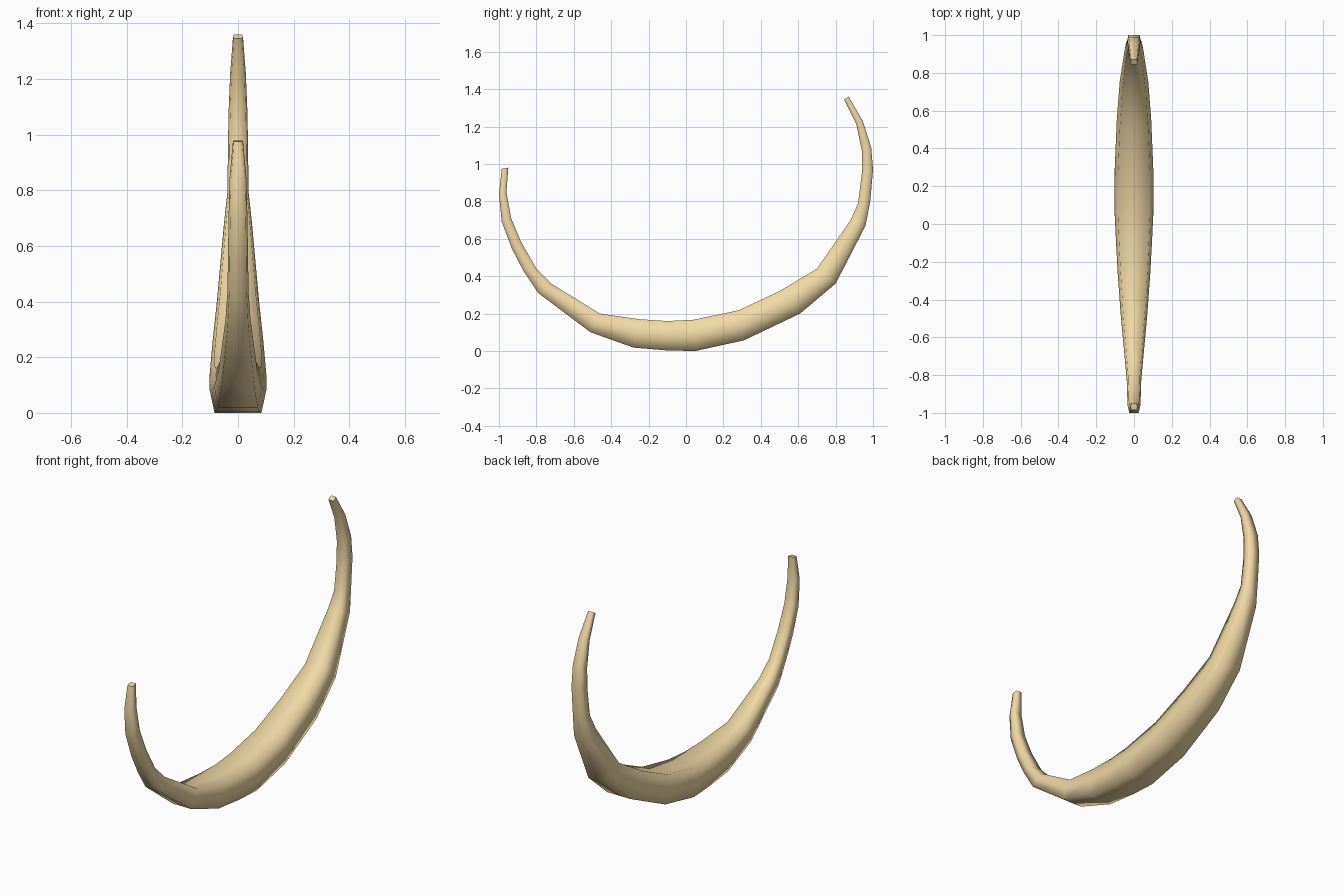
import bpy, bmesh
from mathutils import Vector

# Stations along the crescent: outer y, outer z, inner y, inner z, half width
stations = [
    (-0.985, 0.975, -0.95, 0.98, 0.018),
    (-1.00, 0.84, -0.96, 0.85, 0.030),
    (-0.985, 0.69, -0.935, 0.71, 0.034),
    (-0.93, 0.545, -0.88, 0.58, 0.036),
    (-0.87, 0.43, -0.80, 0.44, 0.038),
    (-0.79, 0.31, -0.72, 0.36, 0.045),
    (-0.51, 0.10, -0.46, 0.20, 0.070),
    (-0.28, 0.018, -0.25, 0.17, 0.086),
    (-0.10, 0.003, -0.10, 0.16, 0.095),
    (0.05, 0.0, 0.04, 0.167, 0.102),
    (0.31, 0.057, 0.28, 0.217, 0.102),
    (0.61, 0.20, 0.50, 0.32, 0.091),
    (0.80, 0.36, 0.70, 0.44, 0.076),
    (0.96, 0.67, 0.88, 0.70, 0.050),
    (0.985, 0.80, 0.92, 0.79, 0.038),
    (1.00, 0.97, 0.94, 0.95, 0.036),
    (0.99, 1.09, 0.94, 1.07, 0.034),
    (0.945, 1.23, 0.91, 1.215, 0.028),
    (0.87, 1.36, 0.845, 1.345, 0.018),
]

# Six-sided section: (fraction of half width, fraction from outer to inner)
section = [(-0.83, 0), (0.83, 0), (1, 0.5), (0.83, 1), (-0.83, 1), (-1, 0.5)]

# Loft the crescent
bm = bmesh.new()
rings = []
for yo, zo, yi, zi, w in stations:
    outer, inner = Vector((0, yo, zo)), Vector((0, yi, zi))
    rings.append([bm.verts.new(outer.lerp(inner, t) + Vector((s * w, 0, 0)))
                  for s, t in section])
n = len(section)
for a, b in zip(rings, rings[1:]):
    for i in range(n):
        j = (i + 1) % n
        bm.faces.new((a[i], a[j], b[j], b[i])).smooth = True

# Flat end caps
for ring in (rings[0], rings[-1]):
    bm.faces.new(ring)
bmesh.ops.recalc_face_normals(bm, faces=bm.faces)

mesh = bpy.data.meshes.new("curved_horn")
bm.to_mesh(mesh)
bm.free()
horn = bpy.data.objects.new("curved_horn", mesh)
bpy.context.collection.objects.link(horn)

# Pale bone colour
mat = bpy.data.materials.new("bone")
mat.diffuse_color = (0.88, 0.70, 0.38, 1)
mesh.materials.append(mat)
